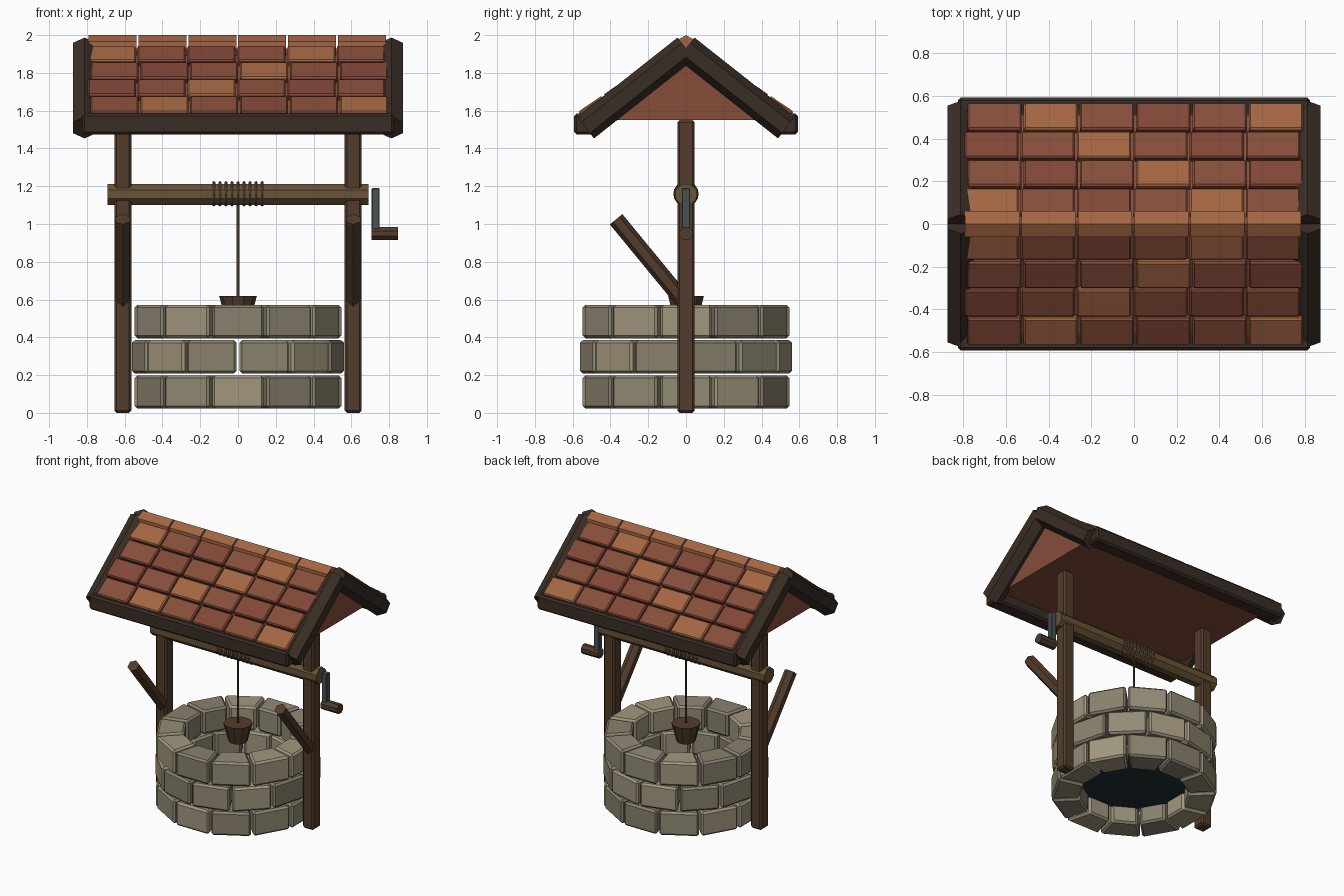
import bpy, math
from mathutils import Vector
from math import sin, cos, tan, pi, radians

if "Cube" in bpy.data.objects:
    bpy.data.objects.remove(bpy.data.objects["Cube"])


def mat(name, r, g, b):
    m = bpy.data.materials.new(name)
    m.diffuse_color = (r, g, b, 1)
    m.use_nodes = True
    m.node_tree.nodes["Principled BSDF"].inputs["Base Color"].default_value = m.diffuse_color
    return m


TILE = mat("tile_red", .24, .075, .042)
TILE2 = mat("tile_rust", .22, .062, .038)
ACCENT = mat("tile_orange", .36, .13, .055)
WOOD = mat("wood", .085, .045, .024)
DARK = mat("dark_wood", .042, .027, .019)
AXLE = mat("axle_wood", .14, .085, .035)
ROPE = mat("rope", .10, .062, .032)
METAL = mat("iron", .07, .085, .09)
WATER = mat("water", .014, .028, .032)
STONES = [mat("stone_a", .36, .31, .21), mat("stone_b", .29, .26, .18),
          mat("stone_c", .25, .22, .155)]


def loft(name, rings, material, bevel=0.0):
    """Closed solid between two matching loops of points."""
    a, b = rings
    n = len(a)
    faces = [list(range(n))[::-1], list(range(n, 2 * n))]
    faces += [[i, (i + 1) % n, n + (i + 1) % n, n + i] for i in range(n)]
    me = bpy.data.meshes.new(name)
    me.from_pydata([tuple(p) for p in list(a) + list(b)], [], faces)
    me.update()
    ob = bpy.data.objects.new(name, me)
    bpy.context.collection.objects.link(ob)
    me.materials.append(material)
    if bevel:
        m = ob.modifiers.new("bevel", 'BEVEL')
        m.width = bevel
        m.segments = 1
    return ob


def beam(name, p0, p1, r, sides, material, up=(0, 0, 1), phase=0, r1=None):
    """Round or faceted bar from p0 to p1, first corner along 'up'."""
    p0, p1, up = Vector(p0), Vector(p1), Vector(up)
    d = (p1 - p0).normalized()
    u = (up - d * up.dot(d)).normalized()
    v = d.cross(u)
    ang = [phase + 2 * pi * i / sides for i in range(sides)]
    ring = lambda c, q: [c + (u * cos(t) + v * sin(t)) * q for t in ang]
    return loft(name, (ring(p0, r), ring(p1, r if r1 is None else r1)), material)


def box(name, c, size, material, bevel, tilt=0):
    """Bevelled block, tilted about x."""
    x, y, z = [s / 2 for s in size]
    quad = [(-x, -y), (x, -y), (x, y), (-x, y)]
    ob = loft(name, ([(a, b, -z) for a, b in quad], [(a, b, z) for a, b in quad]),
              material, bevel)
    ob.location = c
    ob.rotation_euler.x = tilt
    return ob


# Stone well wall: three courses of twelve wedge blocks, staggered
INNER, OUTER, GAP = .36, .547, .008
for course, z0 in enumerate((.022, .208, .395)):
    for i in range(12):
        hi, ho = [a * tan(radians(15)) - GAP for a in (INNER, OUTER)]
        quad = [(INNER, -hi), (OUTER, -ho), (OUTER, ho), (INNER, hi)]
        ob = loft("wall_stone", ([(a, b, z0) for a, b in quad],
                                 [(a, b, z0 + .177) for a, b in quad]),
                  STONES[(i * 5 + i // 3 + course) % 3], .014)
        ob.rotation_euler.z = radians(30 * i - 90 + (15 if course == 1 else 0))

# Water surface
beam("water", (0, 0, .145), (0, 0, .16), .38, 24, WATER, up=(1, 0, 0))

# Posts and diagonal braces
for s in (-1, 1):
    box("post", (s * .61, 0, .775), (.09, .092, 1.55), WOOD, .012)
    beam("brace", (s * .61, 0, .575), (s * .61, -.37, 1.025), .043, 6, WOOD)

# Axle, rope coil, hanging rope, bucket
beam("axle", (-.69, 0, 1.157), (.69, 0, 1.157), .06, 8, AXLE, phase=pi / 8)
for i in range(9):
    bpy.ops.mesh.primitive_torus_add(
        major_segments=16, minor_segments=6, major_radius=.058, minor_radius=.009,
        location=((i - 4) * .032, 0, 1.16), rotation=(0, pi / 2, 0))
    bpy.context.object.name = "rope_coil"
    bpy.context.object.data.materials.append(ROPE)
beam("hanging_rope", (0, 0, .6), (0, 0, 1.11), .009, 6, ROPE, up=(1, 0, 0))
beam("bucket", (0, 0, .485), (0, 0, .62), .065, 10, WOOD, up=(1, 0, 0), r1=.1)

# Crank
box("crank_arm", (.729, 0, 1.07), (.042, .044, .24), METAL, .004)
beam("crank_handle", (.708, 0, .95), (.848, 0, .95), .037, 8, WOOD, phase=pi / 8)

# Roof core: closed triangular prism
EAVE, APEX, BASE = .56, 1.93, 1.55
SLOPE = math.atan2(APEX - BASE, EAVE)
tri = [(-EAVE, BASE), (EAVE, BASE), (0, APEX)]
loft("roof_core", ([(-.775, y, z) for y, z in tri], [(.775, y, z) for y, z in tri]), TILE)

# Roof tiles: four rows of six on each slope
for s in (-1, 1):
    for row in range(4):
        y = .484 - row * .133
        z = APEX - y * tan(SLOPE)
        for i in range(6):
            x = (i - 2.5) * .264 + (.006 if row % 2 == 0 else -.008)
            m = ACCENT if (i - row) % 4 == 1 else (TILE, TILE2)[(i + row) % 2]
            box("roof_tile", (x, s * (y + .022 * sin(SLOPE)), z + .022 * cos(SLOPE)),
                (.254, .15, .042), m, .008, -s * SLOPE)

    # Eave beam and sloping gable boards
    box("eave_beam", (0, s * .537, 1.53), (1.65, .11, .11), DARK, .013)
    for e in (-1, 1):
        beam("gable_board", (e * .812, s * .532, 1.51), (e * .812, 0, 1.93),
             .0725, 6, DARK)

# Ridge caps
for i in range(6):
    x = (i - 2.5) * .264 - .004
    beam("ridge_cap", (x - .127, 0, 1.93), (x + .127, 0, 1.93), .07, 6, ACCENT)
